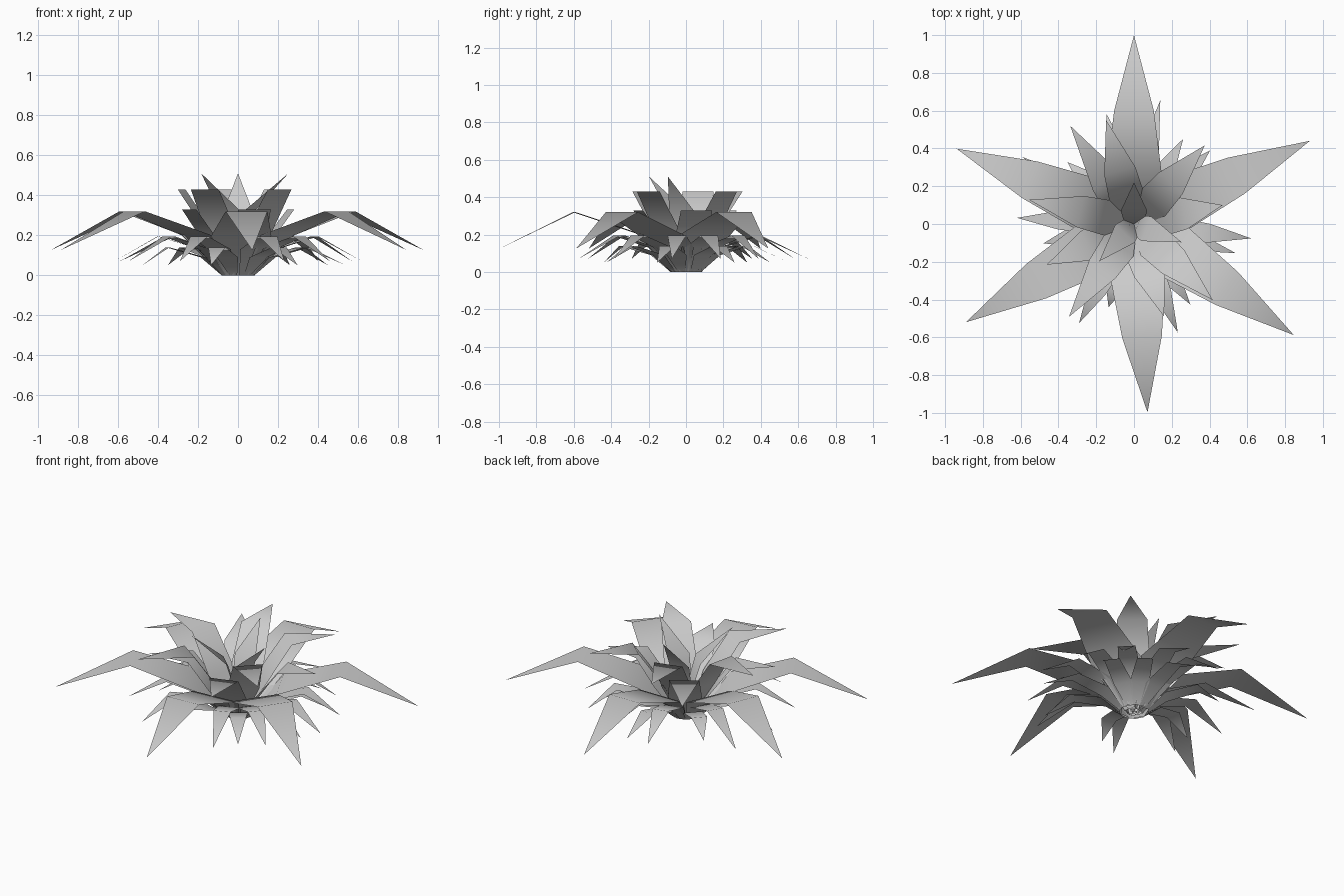
import bpy, bmesh, math
from mathutils import Vector

cube = bpy.data.objects.get("Cube")
if cube:
    bpy.data.objects.remove(cube, do_unlink=True)

leaf_grey = bpy.data.materials.new("leaf_grey")
leaf_grey.use_nodes = True
GREY = (0.6, 0.6, 0.6, 1)
leaf_grey.diffuse_color = GREY
leaf_grey.node_tree.nodes["Principled BSDF"].inputs["Base Color"].default_value = GREY


def leaf(name, angle, rows, reach, tip_z):
    """Flat folded blade: rows are (distance out, height, half width), ending in a point."""
    a = math.radians(angle)
    out = Vector((math.cos(a), math.sin(a), 0))
    side = Vector((-out.y, out.x, 0))
    bm = bmesh.new()
    pairs = []
    for r, z, w in rows:
        centre = out * r + Vector((0, 0, z))
        pairs.append([bm.verts.new(centre - side * w), bm.verts.new(centre + side * w)])
    tip = bm.verts.new(out * reach + Vector((0, 0, tip_z)))
    for (a0, a1), (b0, b1) in zip(pairs, pairs[1:]):
        bm.faces.new((a0, b0, b1, a1))
    bm.faces.new((pairs[-1][0], tip, pairs[-1][1]))
    for f in bm.faces:
        f.smooth = True
    mesh = bpy.data.meshes.new(name)
    bm.to_mesh(mesh)
    bm.free()
    mesh.materials.append(leaf_grey)
    bpy.context.collection.objects.link(bpy.data.objects.new(name, mesh))


# Six long drooping outer leaves
long_rows = [(0.07, 0, 0.045), (0.24, 0.2, 0.15), (0.6, 0.32, 0.105)]
for angle, reach in [(90, 1), (25.3, 1.03), (-34.8, 1.03), (-85.9, 1), (-149.7, 1.03), (157, 1.02)]:
    leaf("long_leaf", angle, long_rows, reach, 0.125)

# Upper leaves that rise steeply and then level out
upper_rows = [(0.03, 0, 0.035), (0.14, 0.21, 0.095), (0.29, 0.43, 0.085)]
for angle, reach in [(167, 0.57), (105, 0.57), (48, 0.56), (-44, 0.58), (-125, 0.6)]:
    leaf("upper_leaf", angle, upper_rows, reach, 0.43)

# Middle leaves, a little lower
middle_rows = [(0.04, 0, 0.035), (0.15, 0.17, 0.095), (0.27, 0.33, 0.085)]
for angle, reach in [(12, 0.48), (205, 0.51), (123, 0.62), (-72, 0.515)]:
    leaf("middle_leaf", angle, middle_rows, reach, 0.33)

# Upright heart leaves
heart_rows = [(0, 0, 0.02), (0.02, 0.16, 0.055), (0.07, 0.33, 0.07)]
for angle, reach in [(90, 0.22), (-21, 0.27), (-133, 0.27)]:
    leaf("heart_leaf", angle, heart_rows, reach, 0.51)

# Low skirt of small leaves
low_rows = [(0.08, 0, 0.025), (0.19, 0.13, 0.065), (0.4, 0.195, 0.05)]
for angle, reach in [(78, 0.67), (44, 0.56), (-7, 0.625), (-68, 0.62), (-119, 0.6),
                     (177, 0.62), (149, 0.69), (18, 0.6), (-40, 0.6), (-152, 0.62), (104, 0.6)]:
    leaf("low_leaf", angle, low_rows, reach, 0.07)

# Bottom leaves, shortest and flattest
bottom_rows = [(0.08, 0, 0.02), (0.18, 0.09, 0.055), (0.36, 0.14, 0.045)]
for angle, reach in [(60, 0.52), (-16, 0.56), (-55, 0.52), (-107, 0.46),
                     (192, 0.49), (137, 0.48), (88, 0.55), (30, 0.52)]:
    leaf("bottom_leaf", angle, bottom_rows, reach, 0.05)
